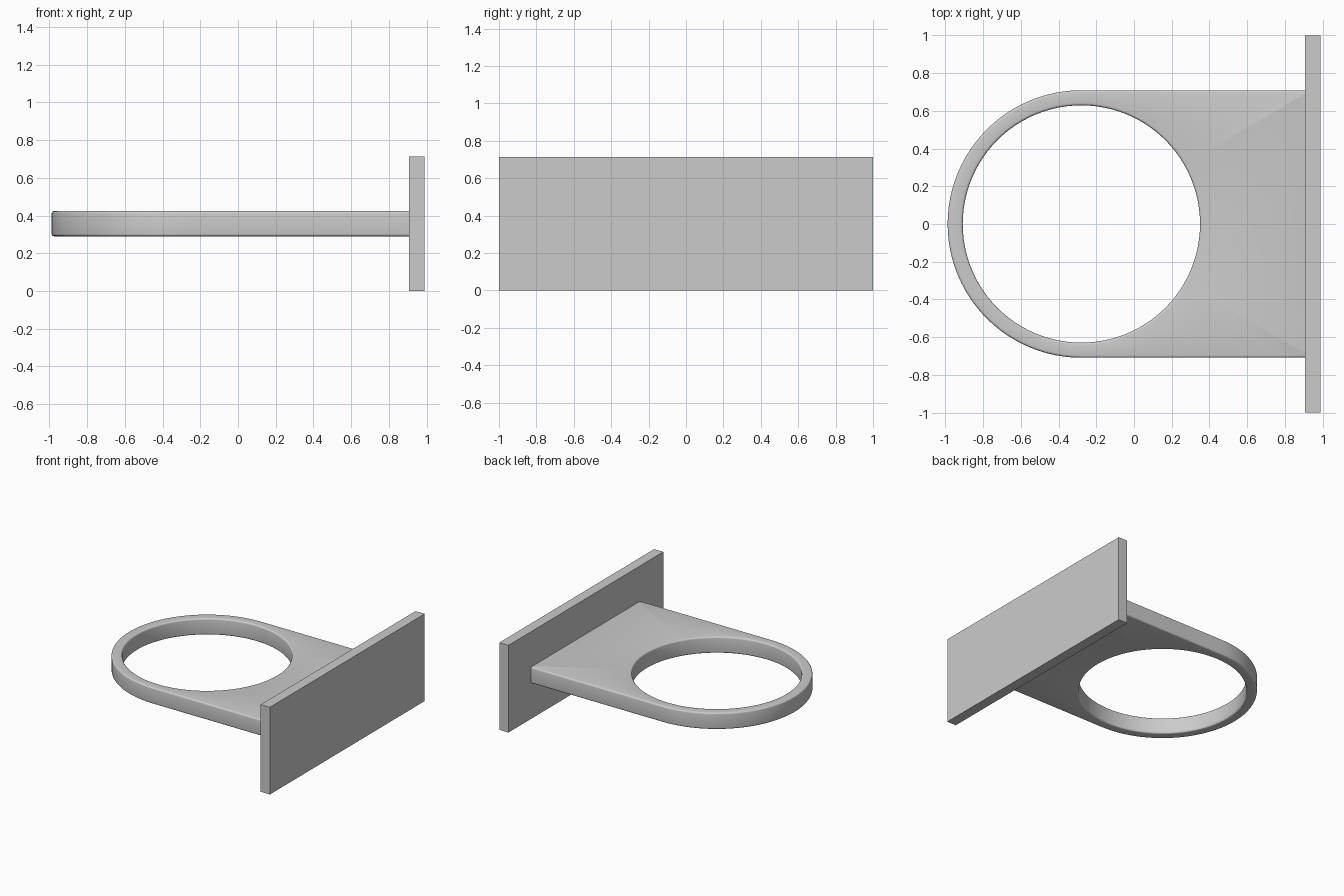
import bpy
import bmesh
from math import atan2, cos, sin, pi, radians

cube = bpy.data.objects.get("Cube")
if cube:
    bpy.data.objects.remove(cube, do_unlink=True)

grey = bpy.data.materials.new("light grey")
grey.use_nodes = True
colour = (0.6, 0.6, 0.6, 1)
grey.diffuse_color = colour
grey.node_tree.nodes["Principled BSDF"].inputs["Base Color"].default_value = colour


def add_object(name, bm):
    bmesh.ops.recalc_face_normals(bm, faces=bm.faces)
    mesh = bpy.data.meshes.new(name)
    bm.to_mesh(mesh)
    bm.free()
    mesh.materials.append(grey)
    obj = bpy.data.objects.new(name, mesh)
    bpy.context.scene.collection.objects.link(obj)
    return obj


# Upright mounting plate
PLATE_X, PLATE_THICK, PLATE_H = 0.947, 0.083, 0.713
bm = bmesh.new()
bmesh.ops.create_cube(bm, size=1)
bmesh.ops.scale(bm, vec=(PLATE_THICK, 2, PLATE_H), verts=bm.verts)
bmesh.ops.translate(bm, vec=(PLATE_X, 0, PLATE_H / 2), verts=bm.verts)
add_object("mounting_plate", bm)

# Horizontal ring holder: round at the free end, straight sides into the plate
CENTRE_X, OUTER, INNER, REACH = -0.279, 0.709, 0.629, 1.22
BOTTOM, TOP, ROUNDING, SEGMENTS = 0.29, 0.424, 0.013, 96


def outline_distance(a):
    if cos(a) <= 1e-6:
        return OUTER
    return min(REACH / cos(a), OUTER / max(abs(sin(a)), 1e-6))


corner = atan2(OUTER, REACH)
angles = sorted([-pi + 2 * pi * i / SEGMENTS for i in range(SEGMENTS)] + [-corner, corner])
bm = bmesh.new()
rings = []
for radius, z in ((outline_distance, BOTTOM), (outline_distance, TOP),
                  (lambda a: INNER, TOP), (lambda a: INNER, BOTTOM)):
    rings.append([bm.verts.new((CENTRE_X + radius(a) * cos(a), radius(a) * sin(a), z))
                  for a in angles])
count = len(angles)
for k in range(4):
    this, after = rings[k], rings[(k + 1) % 4]
    for i in range(count):
        j = (i + 1) % count
        bm.faces.new((this[i], this[j], after[j], after[i]))
bmesh.ops.recalc_face_normals(bm, faces=bm.faces)

# Round the rims of the holder and its hole
rims = [e for e in bm.edges
        if e.calc_face_angle(0) > 1 and abs(e.verts[0].co.z - e.verts[1].co.z) < 1e-4]
bmesh.ops.bevel(bm, geom=rims, offset=ROUNDING, segments=4, profile=0.5, affect='EDGES')
holder = add_object("ring_holder", bm)

bpy.ops.object.select_all(action='DESELECT')
holder.select_set(True)
bpy.context.view_layer.objects.active = holder
bpy.ops.object.shade_smooth_by_angle(angle=radians(35))
